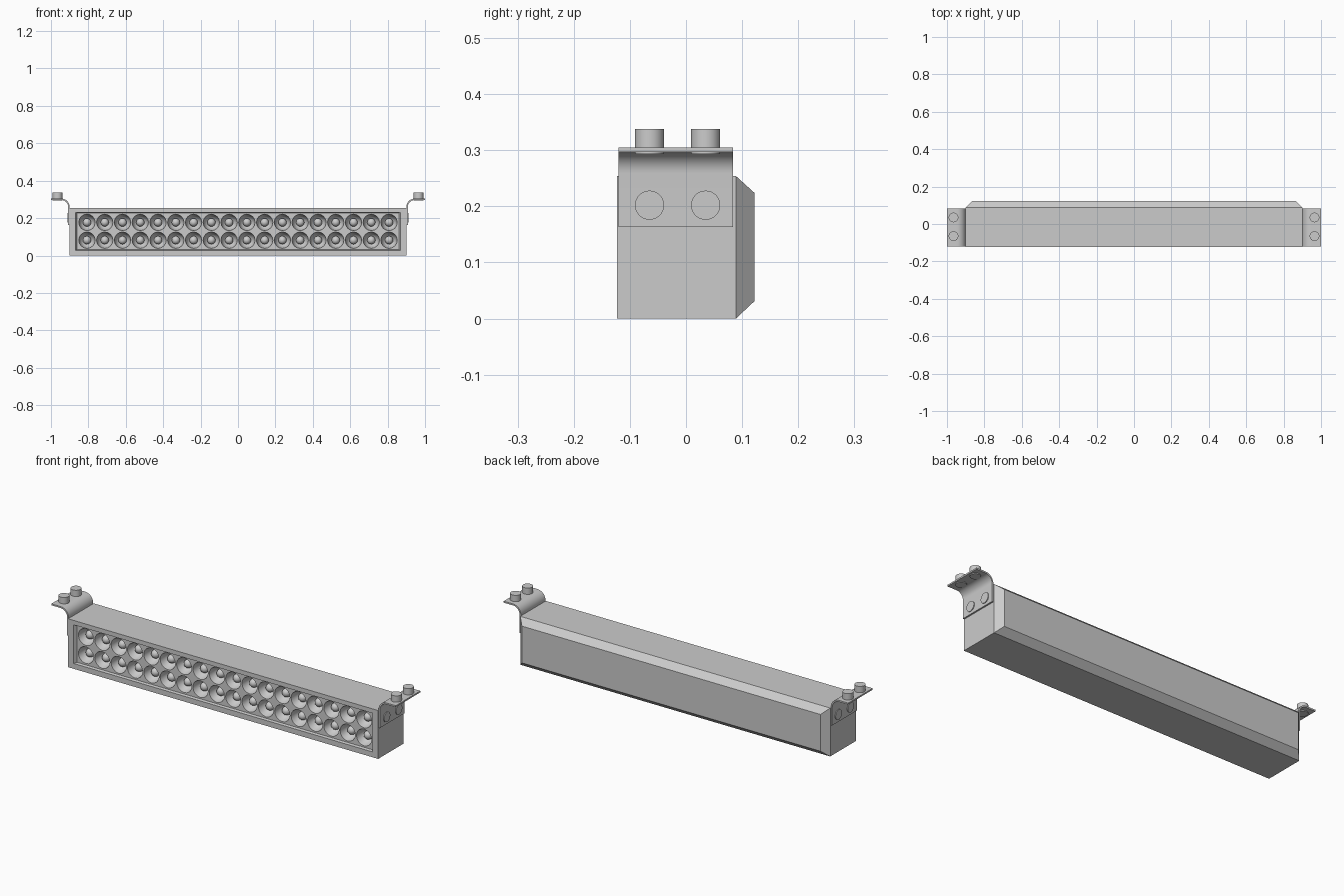
import bpy, bmesh, math
from mathutils import Matrix

if "Cube" in bpy.data.objects:
    bpy.data.objects.remove(bpy.data.objects["Cube"])

COLS, PITCH, ROWS = 18, 0.095, (0.082, 0.177)
ZC = sum(ROWS) / 2
FLOOR = -0.108


def finish(name, bm, smooth=False):
    bmesh.ops.remove_doubles(bm, verts=bm.verts, dist=1e-5)
    bmesh.ops.recalc_face_normals(bm, faces=bm.faces)
    mesh = bpy.data.meshes.new(name)
    bm.to_mesh(mesh)
    bm.free()
    ob = bpy.data.objects.new(name, mesh)
    bpy.context.collection.objects.link(ob)
    if smooth:
        bpy.ops.object.select_all(action='DESELECT')
        ob.select_set(True)
        bpy.context.view_layer.objects.active = ob
        bpy.ops.object.shade_smooth_by_angle(angle=math.radians(40))
    return ob


def bridge(bm, a, b):
    n = len(a)
    for i in range(n):
        j = (i + 1) % n
        bm.faces.new((a[i], a[j], b[j], b[i]))


# Housing: rectangular loops from the recess floor, over the rim, to the chamfered back
bm = bmesh.new()
loops = []
for hx, z0, z1, y in (
        (COLS * PITCH / 2, ZC - PITCH, ZC + PITCH, FLOOR),
        (0.860, 0.031, 0.228, FLOOR),
        (0.868, 0.028, 0.231, -0.123),
        (0.900, 0.0, 0.254, -0.123),
        (0.900, 0.0, 0.254, 0.089),
        (0.867, 0.031, 0.224, 0.122)):
    loops.append([bm.verts.new(p) for p in
                  ((-hx, y, z0), (hx, y, z0), (hx, y, z1), (-hx, y, z1))])
for a, b in zip(loops, loops[1:]):
    bridge(bm, a, b)
bm.faces.new(loops[-1])
finish("housing", bm)

# Reflector panel: square cells, each sinking into a round curved cup
SEG = 16
CUP = ((0.044, FLOOR), (0.041, -0.092), (0.035, -0.075),
       (0.026, -0.062), (0.014, -0.055))
centres = [((c - (COLS - 1) / 2) * PITCH, z) for c in range(COLS) for z in ROWS]
bm = bmesh.new()
for cx, cz in centres:
    dirs = [(math.cos(2 * math.pi * k / SEG), math.sin(2 * math.pi * k / SEG))
            for k in range(SEG)]
    rings = [[bm.verts.new((cx + c / max(abs(c), abs(s)) * PITCH / 2, FLOOR,
                            cz + s / max(abs(c), abs(s)) * PITCH / 2))
              for c, s in dirs]]
    for r, y in CUP:
        rings.append([bm.verts.new((cx + r * c, y, cz + r * s)) for c, s in dirs])
    for a, b in zip(rings, rings[1:]):
        bridge(bm, a, b)
    bm.faces.new(rings[-1])
panel = finish("reflector_panel", bm, True)
if sum(f.normal.y * f.area for f in panel.data.polygons) > 0:
    panel.data.flip_normals()

# Bulbs: one small sphere at the bottom of each cup
bm = bmesh.new()
for cx, cz in centres:
    bmesh.ops.create_uvsphere(bm, u_segments=16, v_segments=10, radius=0.022,
                              matrix=Matrix.Translation((cx, -0.072, cz)))
finish("bulbs", bm, True)


def bracket(side):
    # Bent sheet: vertical tab, quarter bend, horizontal tab
    cx, cz, outer, inner = 0.946, 0.259, 0.046, 0.038
    arc = [math.pi - math.pi / 2 * i / 10 for i in range(11)]
    top = [(0.900, 0.163)] + [(cx + outer * math.cos(a), cz + outer * math.sin(a))
                              for a in arc] + [(1.0, 0.305)]
    low = [(0.908, 0.163)] + [(cx + inner * math.cos(a), cz + inner * math.sin(a))
                              for a in arc] + [(1.0, 0.297)]
    bm = bmesh.new()
    front, back = ([[bm.verts.new((side * x, y, z)) for x, z in pts]
                    for pts in (top, low)] for y in (-0.120, 0.084))
    bridge(bm, front[0] + front[1][::-1], back[0] + back[1][::-1])
    for t, l in (front, back):
        for i in range(len(t) - 1):
            bm.faces.new((t[i], t[i + 1], l[i + 1], l[i]))
    return bm


def bolt(name, pos, length, axis):
    bm = bmesh.new()
    rot = Matrix.Rotation(math.pi / 2, 4, 'Y') if axis == 'X' else Matrix()
    bmesh.ops.create_cone(bm, cap_ends=True, segments=32, radius1=0.026, radius2=0.026,
                          depth=length, matrix=Matrix.Translation(pos) @ rot)
    finish(name, bm, True)


# Mounting brackets and their bolts on both ends
for side, label in ((-1, "left"), (1, "right")):
    finish("bracket_" + label, bracket(side), True)
    for y in (-0.065, 0.035):
        bolt("top_bolt_" + label, (side * 0.965, y, 0.3155), 0.045, 'Z')
        bolt("side_bolt_" + label, (side * 0.904, y, 0.202), 0.016, 'X')
